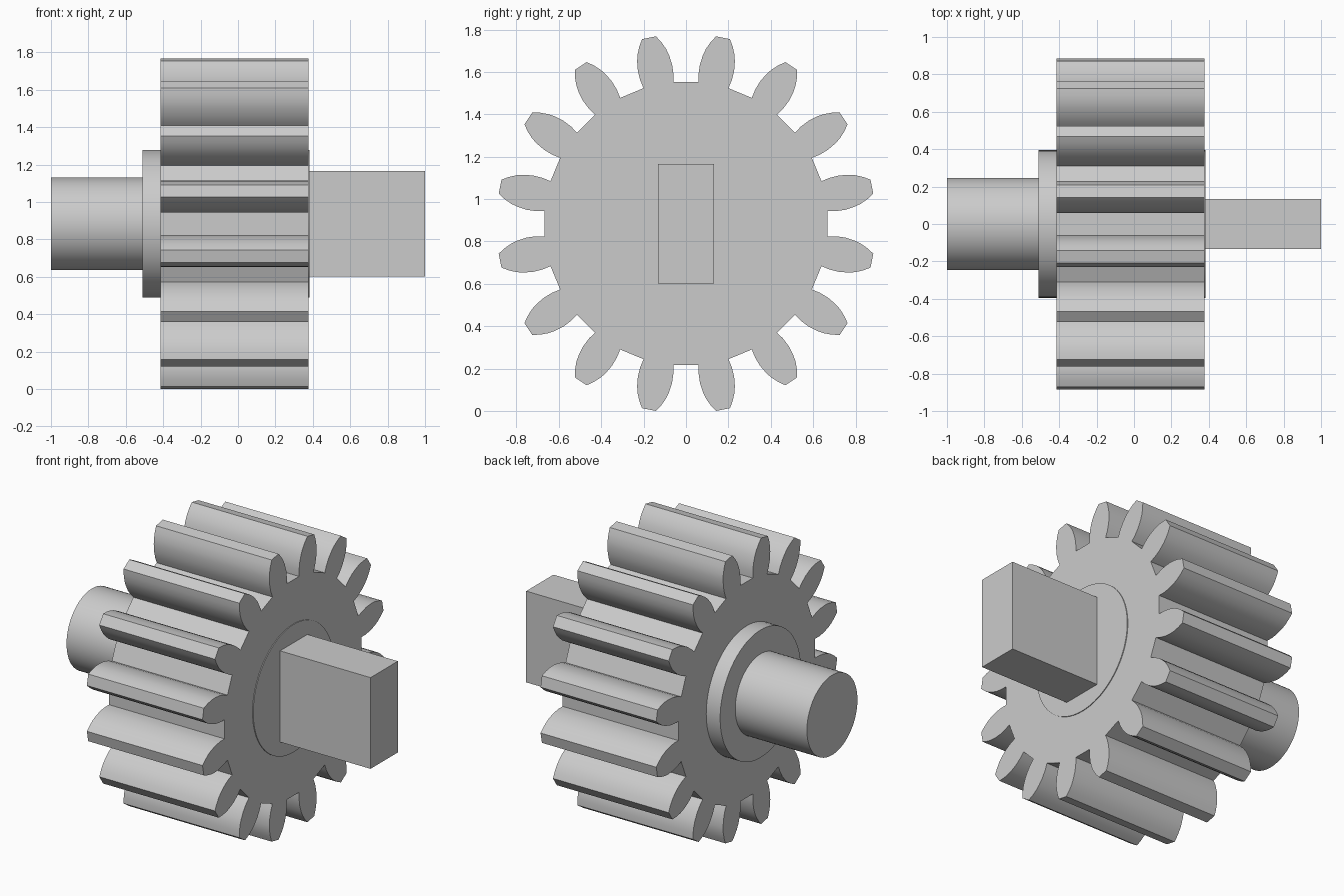
import bpy
import bmesh
from math import sin, cos, radians, tau

AXIS_Z = 0.884   # height of the shaft axis
TEETH = 16

if "Cube" in bpy.data.objects:
    bpy.data.objects.remove(bpy.data.objects["Cube"], do_unlink=True)

# Single grey metal
metal = bpy.data.materials.new("grey metal")
metal.use_nodes = True
colour = (0.6, 0.6, 0.6, 1)
metal.diffuse_color = colour
metal.node_tree.nodes["Principled BSDF"].inputs["Base Color"].default_value = colour


def extrude_along_x(name, outline, x0, x1):
    """Prism from a closed (y, z) outline around the shaft axis."""
    bm = bmesh.new()
    start = bm.faces.new([bm.verts.new((x0, y, AXIS_Z + z)) for y, z in outline])
    swept = bmesh.ops.extrude_face_region(bm, geom=[start], use_keep_orig=True)
    moved = [v for v in swept["geom"] if isinstance(v, bmesh.types.BMVert)]
    bmesh.ops.translate(bm, vec=(x1 - x0, 0, 0), verts=moved)
    bmesh.ops.recalc_face_normals(bm, faces=bm.faces)
    mesh = bpy.data.meshes.new(name)
    bm.to_mesh(mesh)
    bm.free()
    mesh.materials.append(metal)
    obj = bpy.data.objects.new(name, mesh)
    bpy.context.collection.objects.link(obj)
    bpy.ops.object.select_all(action="DESELECT")
    obj.select_set(True)
    bpy.context.view_layer.objects.active = obj
    bpy.ops.object.shade_smooth_by_angle(angle=radians(30))
    return obj


def circle(radius, sides=72):
    return [(radius * cos(tau * i / sides), radius * sin(tau * i / sides))
            for i in range(sides)]


# Half tooth: radius and half angle in degrees, from root to tip
flank = [(0.67, 6.15), (0.71, 6.45), (0.755, 6.25), (0.80, 5.5),
         (0.83, 4.75), (0.865, 3.5), (0.895, 2.15)]
tooth = [(r, -a) for r, a in flank] + [(r, a) for r, a in reversed(flank)]
pitch = 360 / TEETH
gear_outline = []
for i in range(TEETH):
    for r, a in tooth:
        angle = radians((i + 0.5) * pitch + a)
        gear_outline.append((r * cos(angle), r * sin(angle)))

extrude_along_x("gear_wheel", gear_outline, -0.415, 0.376)

# Collar runs through the wheel and stands just proud of its other face
extrude_along_x("collar", circle(0.395), -0.51, 0.381)
extrude_along_x("round_shaft", circle(0.247), -1.0, -0.50)

# Flat drive tang
w, h = 0.133, 0.282
extrude_along_x("drive_tang", [(-w, -h), (w, -h), (w, h), (-w, h)], 0.37, 1.0)
